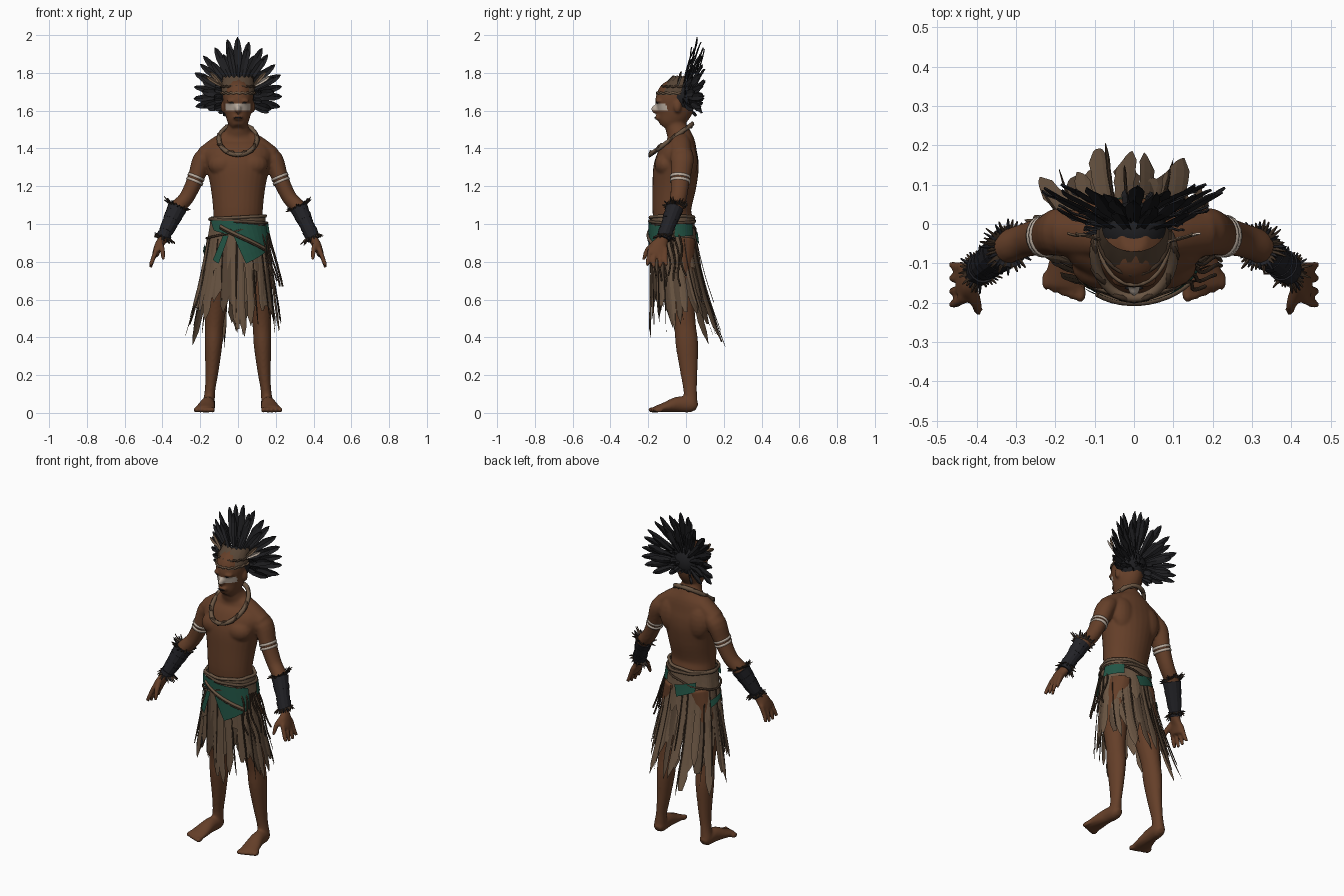
import bpy, bmesh, math, random
from mathutils import Vector, Matrix

random.seed(4)
if "Cube" in bpy.data.objects:
    bpy.data.objects.remove(bpy.data.objects["Cube"])


def material(name, r, g, b):
    mat = bpy.data.materials.new(name)
    mat.use_nodes = True
    mat.diffuse_color = (r, g, b, 1)
    bsdf = mat.node_tree.nodes["Principled BSDF"]
    bsdf.inputs["Base Color"].default_value = (r, g, b, 1)
    bsdf.inputs["Roughness"].default_value = 0.9
    return mat


SKIN = material("brown skin", 0.13, 0.05, 0.022)
TAN = material("tan cloth", 0.145, 0.092, 0.056)
DARK_TAN = material("dark tan cloth", 0.095, 0.06, 0.037)
GREEN = material("green cloth", 0.016, 0.09, 0.06)
BLACK = material("black feather", 0.013, 0.013, 0.015)
CUFF = material("dark leather", 0.016, 0.016, 0.02)
FRINGE = material("brown fringe", 0.05, 0.03, 0.018)
PAINT = material("pale paint", 0.5, 0.42, 0.35)


def finish(name, bm, mats, smooth=False):
    bmesh.ops.recalc_face_normals(bm, faces=bm.faces)
    mesh = bpy.data.meshes.new(name)
    for m in mats:
        mesh.materials.append(m)
    bm.to_mesh(mesh)
    bm.free()
    obj = bpy.data.objects.new(name, mesh)
    bpy.context.collection.objects.link(obj)
    if smooth:
        mesh.shade_smooth()
    return obj


def catmull(a, b, c, d, t):
    return 0.5 * (2 * b + (c - a) * t + (2 * a - 5 * b + 4 * c - d) * t * t + (3 * b - a - 3 * c + d) * t ** 3)


def tube(bm, rings, side=1, seg=16, steps=4, mat=0):
    """Smooth closed tube through rings of (x, y, z, x radius, other radius)."""
    rows, last = [], len(rings) - 1
    for i in range(last):
        four = [rings[max(0, min(last, i + k))] for k in (-1, 0, 1, 2)]
        rows += [[catmull(*col, s / steps) for col in zip(*four)] for s in range(steps)]
    rows.append(list(rings[-1]))
    centres = [Vector((r[0] * side, r[1], r[2])) for r in rows]
    loops = []
    for i, r in enumerate(rows):
        t = (centres[min(i + 1, len(rows) - 1)] - centres[max(i - 1, 0)]).normalized()
        u = Vector((1, 0, 0))
        u = (u - t * u.dot(t)).normalized()
        v = t.cross(u)
        angles = [math.tau * k / seg for k in range(seg)]
        loops.append([bm.verts.new(centres[i] + u * math.cos(a) * r[3] + v * math.sin(a) * r[4]) for a in angles])
    faces = [bm.faces.new(loops[0]), bm.faces.new(loops[-1][::-1])]
    for p, q in zip(loops, loops[1:]):
        faces += [bm.faces.new((p[k], q[k], q[(k + 1) % seg], p[(k + 1) % seg])) for k in range(seg)]
    for f in faces:
        f.material_index = mat


def ball(bm, centre, size, side=1):
    m = Matrix.Translation((centre[0] * side, centre[1], centre[2])) @ Matrix.Diagonal((*size, 1))
    bmesh.ops.create_uvsphere(bm, u_segments=16, v_segments=10, radius=1, matrix=m)


def sheet(bm, rows, mat=0):
    grid = [[bm.verts.new(p) for p in row] for row in rows]
    for p, q in zip(grid, grid[1:]):
        for k in range(len(p) - 1):
            bm.faces.new((p[k], p[k + 1], q[k + 1], q[k])).material_index = mat


def rope(name, points, radius, mat, cyclic=False):
    curve = bpy.data.curves.new(name, "CURVE")
    curve.dimensions = "3D"
    curve.bevel_depth, curve.bevel_resolution = radius, 1
    line = curve.splines.new("POLY")
    line.points.add(len(points) - 1)
    for p, co in zip(line.points, points):
        p.co = (*co, 1)
    line.use_cyclic_u = cyclic
    curve.materials.append(mat)
    bpy.context.collection.objects.link(bpy.data.objects.new(name, curve))


# Body: torso, head and limbs fused into one skin
ARM = [(.14, -.03, 1.37, .05, .06), (.188, -.02, 1.34, .052, .062), (.224, -.03, 1.24, .044, .052),
       (.272, -.04, 1.14, .04, .044), (.325, -.06, 1.08, .04, .043), (.365, -.09, 1, .033, .036),
       (.395, -.12, .925, .025, .03), (.42, -.14, .885, .022, .046), (.438, -.152, .835, .018, .05)]
bm = bmesh.new()
tube(bm, [(0, -.05, .86, .14, .1), (0, -.065, 1, .133, .104), (0, -.075, 1.08, .132, .103), (0, -.062, 1.2, .146, .116),
          (0, -.052, 1.3, .168, .12), (0, -.04, 1.37, .186, .106), (0, -.03, 1.43, .15, .08),
          (0, -.038, 1.475, .085, .064), (0, -.055, 1.52, .055, .056), (0, -.06, 1.6, .052, .054)], seg=28)
tube(bm, [(0, -.115, 1.512, .028, .03), (0, -.1, 1.535, .05, .058), (0, -.075, 1.575, .066, .086),
          (0, -.06, 1.62, .075, .102), (0, -.055, 1.67, .08, .104), (0, -.045, 1.72, .072, .085),
          (0, -.035, 1.76, .03, .04)], seg=24)
ball(bm, (0, -.162, 1.608), (.016, .022, .024))
ball(bm, (0, -.145, 1.562), (.028, .022, .014))
for s in (1, -1):
    ball(bm, (.08, -.045, 1.62), (.012, .02, .032), s)
    ball(bm, (.03, -.142, 1.652), (.03, .02, .012), s)
    ball(bm, (.075, -.105, 1.315), (.085, .062, .065), s)
    ball(bm, (.085, .012, 1.33), (.075, .05, .1), s)
    tube(bm, [(.02, -.035, 1.47, .04, .045), (.1, -.03, 1.425, .045, .055), (.18, -.025, 1.365, .045, .055)], s)
    tube(bm, ARM, s)
    for i in range(4):
        y = -.108 - .027 * i
        tube(bm, [(.43, y, .87, .013, .013), (.452, y - .004 * i, .81, .013, .012),
                  (.464, y - .007 * i + .005, .764 + .01 * abs(i - 1.5), .01, .01)], s, 8)
    tube(bm, [(.412, -.165, .9, .016, .016), (.4, -.205, .86, .015, .015), (.395, -.225, .81, .01, .01)], s, 8)
    tube(bm, [(.075, -.05, .92, .075, .1), (.1, -.045, .75, .08, .088), (.118, -.02, .57, .06, .066),
              (.126, -.005, .46, .049, .058), (.13, .005, .36, .047, .06), (.138, .015, .22, .035, .046),
              (.148, .022, .12, .028, .036), (.155, .025, .05, .033, .037)], s)
    tube(bm, [(.152, .058, .03, .02, .018), (.154, .03, .04, .034, .038), (.16, -.04, .045, .038, .042),
              (.17, -.11, .03, .05, .027), (.177, -.16, .02, .053, .017)], s)
    for i in range(5):
        ball(bm, (.136 + .022 * i, -.176 + .008 * i, .016), (.015 - .001 * i, .026, .015), s)
body = finish("body", bm, [SKIN, PAINT])
remesh = body.modifiers.new("fuse", "REMESH")
remesh.mode, remesh.voxel_size = "VOXEL", 0.007
soften = body.modifiers.new("soften", "SMOOTH")
soften.factor, soften.iterations = 0.5, 6
fused = bpy.data.meshes.new_from_object(body.evaluated_get(bpy.context.evaluated_depsgraph_get()))
body.modifiers.clear()
body.data = fused
fused.materials.clear()
for m in (SKIN, PAINT):
    fused.materials.append(m)

# Face paint: straight cuts, then faces between them coloured
bm = bmesh.new()
bm.from_mesh(fused)
for z in (1.602, 1.638):
    face = [f for f in bm.faces if abs(f.calc_center_median().z - 1.62) < .05 and f.calc_center_median().y < -.05]
    geom = set(face) | {e for f in face for e in f.edges} | {v for f in face for v in f.verts}
    bmesh.ops.bisect_plane(bm, geom=list(geom), plane_co=(0, 0, z), plane_no=(0, 0, 1))
for f in bm.faces:
    c = f.calc_center_median()
    f.material_index = int(1.602 < c.z < 1.638 and c.y < -.085 and abs(c.x) < .066)
bm.to_mesh(fused)
bm.free()
fused.shade_smooth()

# Eyes and mouth
bm = bmesh.new()
for s in (1, -1):
    ball(bm, (.03, -.151, 1.642), (.014, .007, .005), s)
ball(bm, (0, -.163, 1.562), (.024, .005, .004))
finish("eyes_and_mouth", bm, [BLACK], True)

# Arm bands, cuffs and their fringes
for s, label in ((1, "left"), (-1, "right")):
    bm = bmesh.new()
    for z in (1.254, 1.232):
        x = .224 + (1.24 - z) * .3
        tube(bm, [(x, -.03, z, .047, .055), (x + .005, -.031, z - .012, .047, .055)], s, 20, 1)
    finish(label + "_arm_band", bm, [PAINT], True)
    bm = bmesh.new()
    wraps = 8
    for i in range(wraps):
        t = i / (wraps - 1)
        p = Vector((.322, -.06, 1.085)).lerp(Vector((.388, -.112, .945)), t)
        r = .05 - .014 * t + random.uniform(-.003, .004)
        tube(bm, [(p.x, p.y, p.z, r, r), (p.x + .012, p.y - .009, p.z - .025, r - .004, r - .003)], s, 14, 1)
    finish(label + "_cuff", bm, [CUFF])
    bm = bmesh.new()
    for end, r, lift in (((.32, -.058, 1.09), .046, .02), ((.392, -.116, .935), .036, -.022)):
        for i in range(36):
            a = math.tau * i / 36
            out = Vector((math.cos(a), math.sin(a), .45 * math.cos(a)))
            base = Vector(end) + out * (r - .008)
            tip = base + out * random.uniform(.012, .035) + Vector((0, 0, lift * random.uniform(.2, 1.3)))
            tube(bm, [(*base, .007, .007), (*tip, .002, .002)], s, 4, 1, int(i % 3 > 0))
    finish(label + "_cuff_fringe", bm, [CUFF, FRINGE])

# Necklace of twisted cord
ring = [math.tau * i / 40 for i in range(40)]
rope("necklace", [(.1 * math.cos(a), -.078 + .11 * math.sin(a), 1.448 + .08 * math.sin(a)) for a in ring], .013, TAN, True)
rope("necklace_cord", [((.102 + .008 * math.cos(9 * a)) * math.cos(a), -.08 + .113 * math.sin(a),
                        1.448 + .078 * math.sin(a) + .011 * math.sin(9 * a)) for a in ring], .007, FRINGE, True)


def skirt(a, z, off=0):
    """Point on the flared skirt surface at an angle and height."""
    t = max(0, 1.03 - z) / .65
    front, back = -.182, .04 + .16 * t ** 1.6
    rx = .14 + .09 * t + .06 * t * t * max(0, -math.cos(a))
    return Vector(((rx + off) * math.cos(a), (front + back) / 2 + ((back - front) / 2 + off) * math.sin(a), z))


# Waist wrap with folds and a ragged hem
bm = bmesh.new()
hem = [random.uniform(.74, .85) for _ in range(60)]
hem.append(hem[0])
sheet(bm, [[skirt(math.tau * k / 60, 1.04 + (hem[k] - 1.04) * j / 6, .004 + .005 * math.sin(k * math.pi / 3) * j / 6)
            for k in range(61)] for j in range(7)])
finish("waist_wrap", bm, [TAN])

# Hanging skirt strips: broad inner cloth, ragged outer flaps, thin dark shreds
bm = bmesh.new()
for count, low, high, wide, off in ((18, .5, .62, .2, -.012), (22, .42, .56, .14, 0), (16, .4, .6, .025, .006)):
    for i in range(count):
        a = math.tau * (i + random.uniform(-.35, .35)) / count
        bottom = random.uniform(low, high) - .09 * max(0, math.cos(a - 2)) ** 2 * (i % 2)
        half, drift, lift = wide * random.uniform(.75, 1.2), random.uniform(-.12, .12), random.uniform(-.006, .014)
        rows = []
        for j in range(9):
            t = j / 8
            z = .92 + (bottom - .92) * t
            w = half * (1 - .25 * t * t) * random.uniform(.85, 1.1) * (.45 if j == 8 else 1)
            rows.append([skirt(a + drift * t * t + k * w, z - .03 * k * t * (i % 3 - 1),
                               off + lift * t + .005 * (1 - abs(k))) for k in (-1, -.4, .4, 1)])
        outer = 2 if wide < .1 else int(i % 5 == 0)
        sheet(bm, rows, outer if off >= 0 else 3 if i == 11 else i % 2)
finish("skirt_strips", bm, [TAN, DARK_TAN, FRINGE, CUFF])

# Green cloth panels, corners as (degrees, height)
PANELS = [((-155, 1.02), (-98, 1.015), (-107, .945), (-140, .965)), ((-108, 1.01), (-22, .99), (-24, .87), (-77, .79)),
          ((-118, .94), (-107, .94), (-122, .79), (-134, .81)), ((6, 1), (54, 1), (54, .94), (2, .93)),
          ((78, .94), (125, .975), (122, .92), (85, .875)), ((152, .87), (186, .9), (186, .87), (154, .83))]
bm = bmesh.new()
for corners in PANELS:
    p, q, r, s = [Vector(c) for c in corners]
    rows = []
    for j in range(6):
        line = [p.lerp(s, j / 5).lerp(q.lerp(r, j / 5), k / 8) for k in range(9)]
        rows.append([skirt(math.radians(c[0]), c[1], .017) for c in line])
    sheet(bm, rows)
finish("green_panels", bm, [GREEN])

# Belt ropes and a diagonal sash
for i, (z, tilt, mat) in enumerate([(1.035, .008, TAN), (1.015, -.01, DARK_TAN), (.965, .04, FRINGE)]):
    rope(f"belt_rope_{i + 1}", [skirt(a, z + tilt * math.cos(a), .004 + .004 * math.sin(7 * a) + .003 * i) for a in ring],
         .009 if i < 2 else .006, mat, True)
rope("front_sash", [skirt(math.radians(-125 + 8 * i), .99 - .011 * i, .018) for i in range(12)], .009, TAN)
rope("front_sash_edge", [skirt(math.radians(-125 + 8 * i), .978 - .011 * i, .019) for i in range(12)], .005, FRINGE)

# Loose strands at the left hip
for i in range(7):
    a = math.radians(-40 + 9 * i)
    rope(f"hip_strand_{i + 1}", [skirt(a + .06 * math.sin(j + i), .95 - j * (.032 + .004 * (i % 3)), .012 + .005 * j)
                                 for j in range(8)], .005, FRINGE)

# Hair and headband
bm = bmesh.new()
ball(bm, (0, -.02, 1.672), (.086, .078, .092))
finish("hair", bm, [BLACK], True)
bm = bmesh.new()
arc = [math.radians(-185 + 10 * k) for k in range(20)]
sheet(bm, [[(rx * math.cos(a), cy + ry * math.sin(a), z + dz * (k % 2)) for k, a in enumerate(arc)]
           for z, cy, rx, ry, dz in ((1.682, -.04, .086, .118, 0), (1.73, -.025, .09, .1, 0), (1.775, -.01, .08, .06, .012))])
finish("headband", bm, [DARK_TAN], True)
for i, z in enumerate((1.69, 1.725)):
    rope(f"headband_cord_{i + 1}", [(.09 * math.cos(a), -.037 + .012 * i + (.117 - .014 * i) * math.sin(a), z + .006 * (k % 2))
                                    for k, a in enumerate(arc)], .006, FRINGE if i else TAN)


def feather(bm, base, direction, length, width, mat=0):
    d = Vector(direction).normalized()
    across = d.cross(Vector((0, 1, 0)))
    across = across.normalized() if across.length > .1 else Vector((1, 0, 0))
    normal = across.cross(d)
    rows = []
    for t, w in ((0, .25), (.2, .6), (.45, .9), (.75, 1), (.92, .6), (1, .08)):
        mid = Vector(base) + d * length * t + normal * .02 * math.sin(t * 3) * random.uniform(-.4, .4)
        rows.append([mid + across * k * width * w + normal * .006 * (1 - abs(k)) for k in (-1, 0, 1)])
    sheet(bm, rows, mat)


# Feather fan: long front layer, shorter rear ones and pale accents at the temples
bm = bmesh.new()
for count, spread, reach, y in ((17, 102, .274, -.005), (10, 108, .225, -.025), (11, 112, .21, .03)):
    for i in range(count):
        u = 2 * i / (count - 1) - 1
        a = math.radians(spread * u + random.uniform(-3, 3))
        d = Vector((math.sin(a), random.uniform(.15, .32) + .2 * abs(math.sin(a)), math.cos(a)))
        start = Vector((.05 * math.sin(a), y, 1.67 + .06 * math.cos(a)))
        feather(bm, start, d, (reach - .07 * abs(u)) * random.uniform(.93, 1.01), random.uniform(.017, .022))
for s, mat in ((1, 2), (-1, 1)):
    for a in (42, 58):
        a = math.radians(a)
        feather(bm, (s * .07, -.05, 1.72), (s * math.sin(a), .2, math.cos(a)), .12, .011, mat if a > .9 else 1)
finish("feather_fan", bm, [BLACK, TAN, PAINT])

# Short feathers over the back of the head
bm = bmesh.new()
for i in range(34):
    a, z = math.radians(random.uniform(5, 175)), random.uniform(1.6, 1.74)
    out = Vector((math.cos(a), math.sin(a), (z - 1.68) * 6))
    feather(bm, (.07 * math.cos(a), -.03 + .06 * math.sin(a), z), out + Vector((.4 * math.cos(a), -.3, 0)), .06, .014)
finish("back_feathers", bm, [BLACK])
